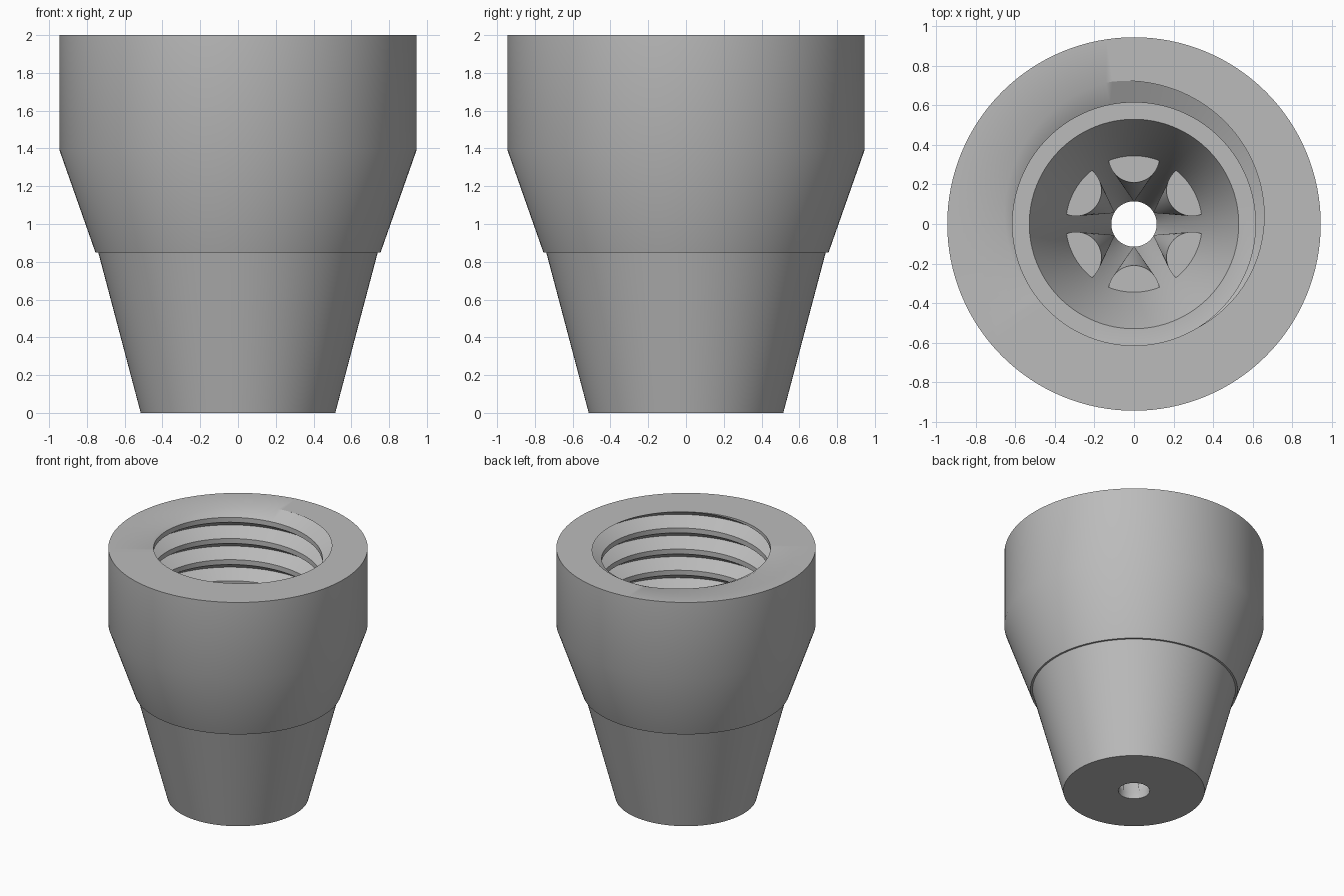
import bpy
import bmesh
import math

cube = bpy.data.objects.get("Cube")
if cube:
    bpy.data.objects.remove(cube, do_unlink=True)

grey = bpy.data.materials.new("plain_grey")
grey.use_nodes = True
grey.diffuse_color = (0.5, 0.5, 0.5, 1)
grey.node_tree.nodes["Principled BSDF"].inputs["Base Color"].default_value = (0.5, 0.5, 0.5, 1)

SEGMENTS = 128
TOP, SHELF = 2.0, 0.88
PITCH, CREST, ROOT = 0.17, 0.615, 0.73
HOLE, MOUTH, THROAT = 0.115, 0.53, 0.05


def finish(bm, name):
    bmesh.ops.remove_doubles(bm, verts=bm.verts[:], dist=1e-5)
    bmesh.ops.dissolve_degenerate(bm, edges=bm.edges[:], dist=1e-5)
    bmesh.ops.recalc_face_normals(bm, faces=bm.faces[:])
    mesh = bpy.data.meshes.new(name)
    bm.to_mesh(mesh)
    bm.free()
    mesh.materials.append(grey)
    obj = bpy.data.objects.new(name, mesh)
    bpy.context.collection.objects.link(obj)
    bpy.ops.object.select_all(action='DESELECT')
    obj.select_set(True)
    bpy.context.view_layer.objects.active = obj
    bpy.ops.object.shade_smooth_by_angle(angle=math.radians(30))
    return obj


def thread_radius(z, root_z):
    """Bore radius at a height, for a groove whose root is at root_z."""
    f = ((z - root_z) / PITCH) % 1.0
    if f < 0.44:
        return ROOT + (CREST - ROOT) * f / 0.44
    if f < 0.67:
        return CREST
    return CREST + (ROOT - CREST) * (f - 0.67) / 0.33


def section(angle):
    """Closed wall section at one angle: outside, threaded bore, funnel."""
    points = [(HOLE, 0), (0.515, 0), (0.74, 0.85), (0.755, 0.85),
              (0.945, 1.39), (0.945, TOP)]
    root_z = TOP + PITCH * (angle / math.tau - 100 / 360)
    for turn in range(1, -9, -1):
        for f in (0.67, 0.44, 0.0):
            z = min(TOP, max(SHELF, root_z + PITCH * (turn + f)))
            points.append((thread_radius(z, root_z), z))
    return points + [(MOUTH, SHELF), (HOLE, THROAT), (HOLE, 0)]


# Body with helical internal thread and funnel
bm = bmesh.new()
columns = []
for i in range(SEGMENTS + 1):
    a = math.tau * i / SEGMENTS
    columns.append([bm.verts.new((r * math.cos(a), r * math.sin(a), z))
                    for r, z in section(a)])
for left, right in zip(columns, columns[1:]):
    for k in range(len(left) - 1):
        bm.faces.new((left[k], right[k], right[k + 1], left[k + 1]))
finish(bm, "threaded_body")

# Six conical gripping ribs on the funnel wall, flat on top
rib_top = THROAT + (0.345 - HOLE) / (MOUTH - HOLE) * (SHELF - THROAT)
for n in range(6):
    turn = math.radians(30 + 60 * n)
    ca, sa = math.cos(turn), math.sin(turn)

    def place(out, side, z):
        return (out * ca - side * sa, out * sa + side * ca, z)

    bm = bmesh.new()
    apex = bm.verts.new(place(0.112, 0, THROAT))
    rim = []
    for i in range(25):
        t = math.pi * i / 24
        rim.append(bm.verts.new(place(0.34 - 0.13 * math.sin(t), 0.13 * math.cos(t), rib_top)))
    rim.append(bm.verts.new(place(0.38, 0, rib_top)))
    bm.faces.new(rim)
    for p, q in zip(rim, rim[1:] + rim[:1]):
        bm.faces.new((p, q, apex))
    finish(bm, f"grip_rib_{n + 1}")
